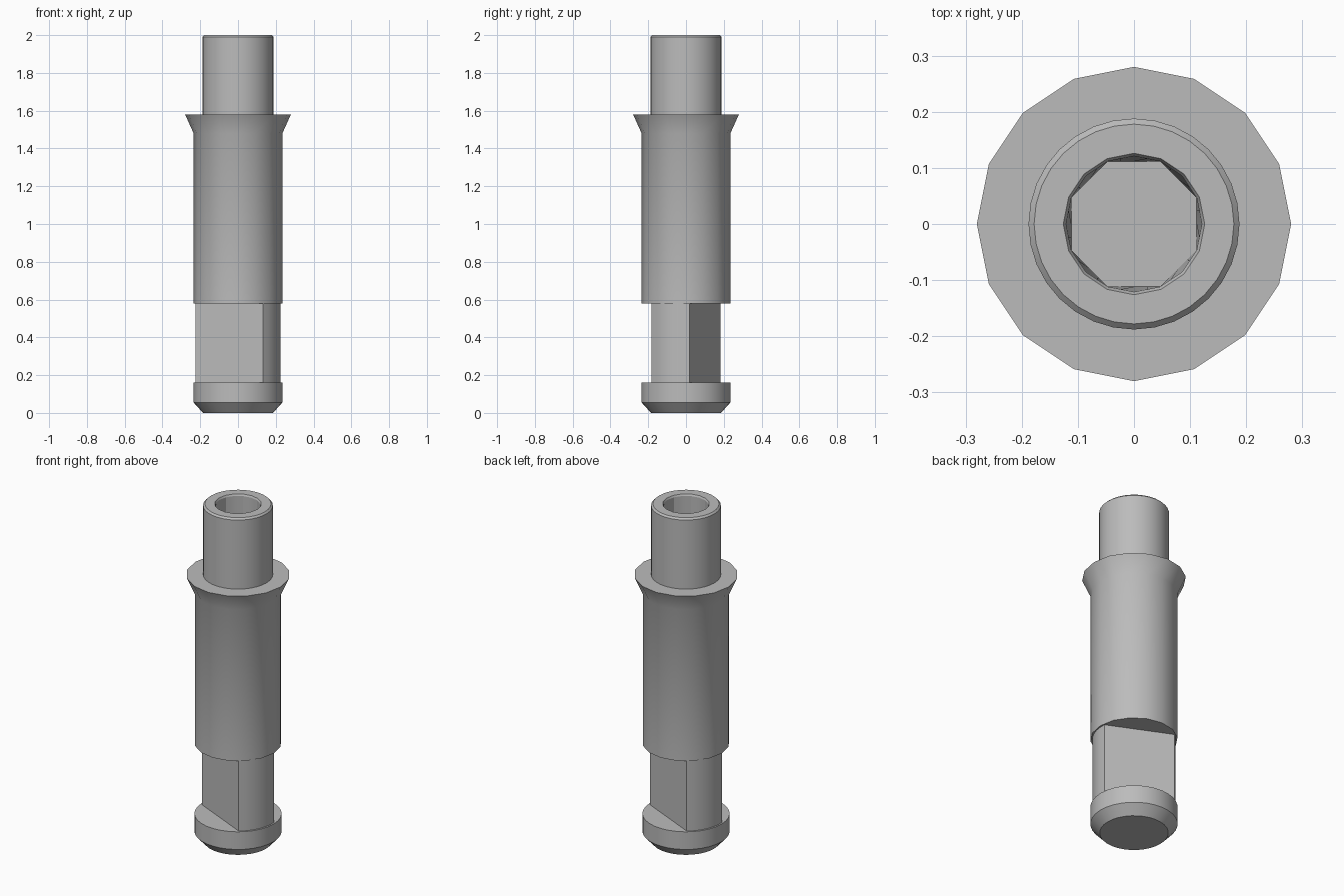
import bpy, bmesh
from math import cos, sin, pi, radians

cube = bpy.data.objects.get("Cube")
if cube:
    bpy.data.objects.remove(cube, do_unlink=True)

steel = bpy.data.materials.new("grey_steel")
steel.use_nodes = True
GREY = (0.5, 0.5, 0.5, 1)
steel.diffuse_color = GREY
steel.node_tree.nodes["Principled BSDF"].inputs["Base Color"].default_value = GREY


def ring(r, z, sides, dip=1.0):
    """Circle of points; odd corners sit at r, even ones at r * dip."""
    return [(r * (1 if i % 2 else dip) * cos(2 * pi * i / sides),
             r * (1 if i % 2 else dip) * sin(2 * pi * i / sides), z)
            for i in range(sides)]


def loft(name, loops):
    """Skin a stack of equal loops and cap both ends."""
    bm = bmesh.new()
    rows = [[bm.verts.new(p) for p in loop] for loop in loops]
    for low, high in zip(rows, rows[1:]):
        for i in range(len(low)):
            j = (i + 1) % len(low)
            bm.faces.new((low[i], low[j], high[j], high[i]))
    bm.faces.new(rows[0][::-1])
    bm.faces.new(rows[-1])
    bmesh.ops.recalc_face_normals(bm, faces=bm.faces)
    mesh = bpy.data.meshes.new(name)
    bm.to_mesh(mesh)
    bm.free()
    mesh.materials.append(steel)
    obj = bpy.data.objects.new(name, mesh)
    bpy.context.collection.objects.link(obj)
    bpy.ops.object.select_all(action="DESELECT")
    obj.select_set(True)
    bpy.context.view_layer.objects.active = obj
    bpy.ops.object.shade_smooth_by_angle(angle=radians(24))
    return obj


# Chamfered foot
loft("foot", [ring(r, z, 32) for r, z in
              ((0.185, 0), (0.235, 0.055), (0.235, 0.16))])

# Neck with two parallel wrench flats between rounded sides
arc = [radians(-54 + 59 * i / 6) for i in range(7)]
section = [(0.225 * cos(a + turn), 0.225 * sin(a + turn))
           for turn in (0, pi) for a in arc]
loft("flatted_neck", [[(x, y, z) for x, y in section] for z in (0.16, 0.58)])

# Main barrel flaring out to a flange
loft("barrel", [ring(r, z, 16) for r, z in
                ((0.235, 0.58), (0.235, 1.48), (0.28, 1.58))])

# Top tube: outer wall, chamfered rim, then a blind bore
SIDES = 32
tube = [ring(r, z, SIDES) for r, z in ((0.188, 1.58), (0.188, 1.99), (0.178, 2))]


def coarse(r, z, corners):
    """Polygon ring whose sides are subdivided to match the tube."""
    step = SIDES // corners
    off = step // 2 if corners == 8 else 0
    pts = []
    for i in range(SIDES):
        k, t = divmod(i - off, step)
        t /= step
        a, b = (2 * pi * (n * step + off) / SIDES for n in (k, k + 1))
        pts.append((r * (cos(a) * (1 - t) + cos(b) * t),
                    r * (sin(a) * (1 - t) + sin(b) * t), z))
    return pts


tube += [coarse(0.126, 2, 16), coarse(0.121, 1.99, 16), coarse(0.121, 1.6, 8)]
loft("bored_tube", tube)
